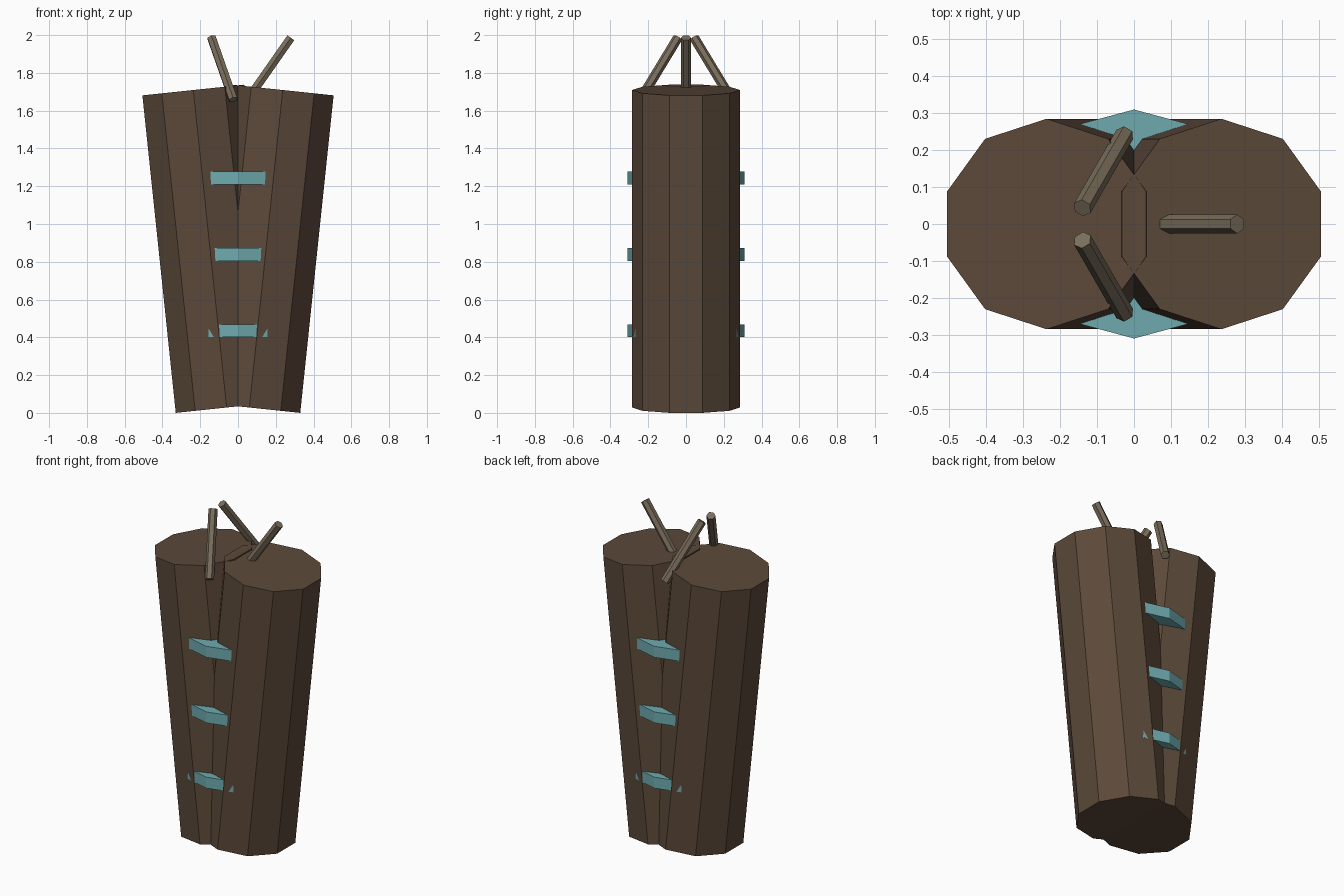
import bpy
from math import radians, sin, cos
from mathutils import Vector

if "Cube" in bpy.data.objects:
    bpy.data.objects.remove(bpy.data.objects["Cube"])


def material(name, rgb):
    m = bpy.data.materials.new(name)
    m.diffuse_color = (*rgb, 1.0)
    m.use_nodes = True
    m.node_tree.nodes["Principled BSDF"].inputs["Base Color"].default_value = m.diffuse_color
    return m


bark = material("dark brown bark", (0.107, 0.067, 0.042))
teal = material("teal fungus", (0.156, 0.402, 0.423))
twig = material("grey brown twig", (0.195, 0.156, 0.107))


def rod(name, sides, radius, length, centre, direction, mat):
    """Flat-sided cylinder whose axis follows a direction in space."""
    d = Vector(direction).normalized()
    # tilt about y, then turn about z
    turn = math_atan2(d.y, d.x) if abs(d.x) + abs(d.y) > 1e-6 else 0.0
    tilt = d.angle(Vector((0, 0, 1)))
    bpy.ops.mesh.primitive_cylinder_add(vertices=sides, radius=radius, depth=length,
                                        location=centre, rotation=(0, tilt, turn))
    ob = bpy.context.object
    ob.name = name
    ob.data.materials.append(mat)
    return ob


from math import atan2 as math_atan2

# Two trunks leaning apart, crossing at the base
LEAN, LENGTH = radians(6), 1.69
for side, label in ((1, "right"), (-1, "left")):
    base = Vector((side * 0.06, 0, 0.0285))
    axis = Vector((side * sin(LEAN), 0, cos(LEAN)))
    rod("trunk_" + label, 10, 0.285, LENGTH, base + axis * LENGTH / 2, axis, bark)

# Shelf discs that show only in the gap between the trunks
for i, z in enumerate((0.435, 0.838, 1.243)):
    rod(f"shelf_{i + 1}", 12, 0.31, 0.068, (0, 0, z), (0, 0, 1), teal)

# Three twigs on top: placed around a circle, tilted the mirrored way round
TILT = radians(35)
for i in range(3):
    a = radians(120 * i)
    centre = (0.165 * cos(a), 0.165 * sin(a), 1.822)
    direction = (sin(TILT) * cos(a), -sin(TILT) * sin(a), cos(TILT))
    rod(f"twig_{i + 1}", 6, 0.0257, 0.40, centre, direction, twig)
